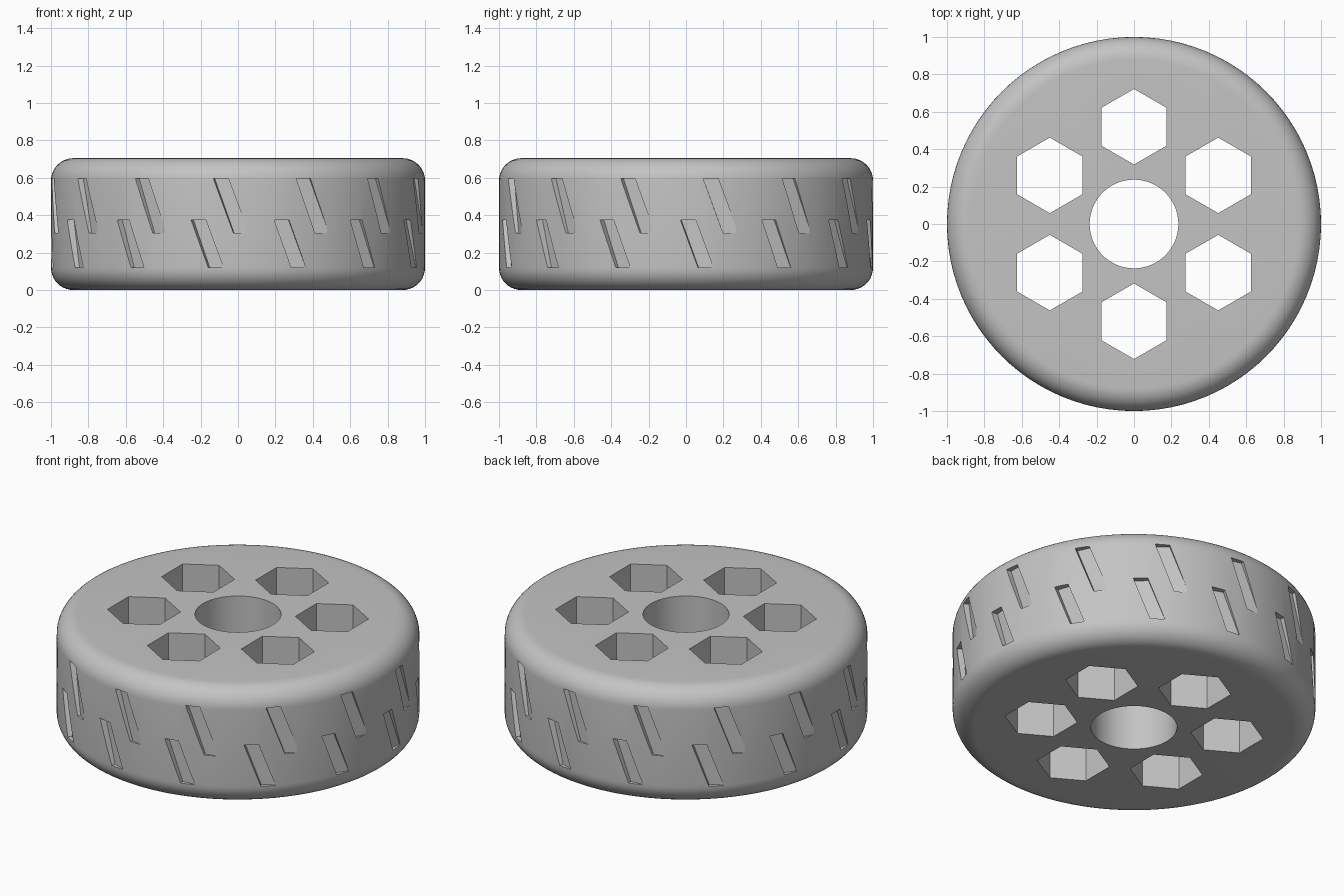
import bpy, bmesh
from math import sin, cos, tan, pi, radians
from mathutils import Vector, Matrix

HEIGHT = 0.705
FILLET = 0.12
HOLE = 0.237
SLOTS = 14

cube = bpy.data.objects.get("Cube")
if cube:
    bpy.data.objects.remove(cube, do_unlink=True)

grey = bpy.data.materials.new("grey")
grey.use_nodes = True
grey.diffuse_color = (0.55, 0.55, 0.55, 1)
grey.node_tree.nodes["Principled BSDF"].inputs["Base Color"].default_value = grey.diffuse_color


def make_object(name, bm):
    bmesh.ops.recalc_face_normals(bm, faces=bm.faces)
    mesh = bpy.data.meshes.new(name)
    bm.to_mesh(mesh)
    bm.free()
    mesh.materials.append(grey)
    obj = bpy.data.objects.new(name, mesh)
    bpy.context.collection.objects.link(obj)
    return obj


def prism(bm, outline, offset):
    """Extrude a flat outline along an offset into a closed solid."""
    face = bm.faces.new([bm.verts.new(p) for p in outline])
    extruded = bmesh.ops.extrude_face_region(bm, geom=[face], use_keep_orig=True)
    verts = [g for g in extruded["geom"] if isinstance(g, bmesh.types.BMVert)]
    bmesh.ops.translate(bm, verts=verts, vec=offset)


# Wheel body: lathed ring with rounded outer shoulders
bm = bmesh.new()
steps = 10
profile = [(HOLE, 0)]
for centre_z, start in ((FILLET, -pi / 2), (HEIGHT - FILLET, 0)):
    for i in range(steps + 1):
        a = start + i / steps * pi / 2
        profile.append((1 - FILLET + FILLET * cos(a), centre_z + FILLET * sin(a)))
profile.append((HOLE, HEIGHT))
verts = [bm.verts.new((r, 0, z)) for r, z in profile]
edges = [bm.edges.new((verts[i - 1], verts[i])) for i in range(len(verts))]
bmesh.ops.spin(bm, geom=verts + edges, axis=(0, 0, 1), cent=(0, 0, 0),
               angle=2 * pi, steps=96, use_merge=True)
bmesh.ops.remove_doubles(bm, verts=bm.verts, dist=0.0001)
wheel = make_object("wheel", bm)

# Six hexagonal through holes
bm = bmesh.new()
for k in range(6):
    a = pi / 6 + k * pi / 3
    centre = Vector((0.52 * cos(a), 0.52 * sin(a), -0.1))
    corners = [pi / 6 + j * pi / 3 for j in range(6)]
    prism(bm, [centre + Vector((0.202 * cos(c), 0.202 * sin(c), 0)) for c in corners],
          Vector((0, 0, HEIGHT + 0.2)))
hex_cutter = make_object("hex_hole_cutter", bm)

# Two staggered rows of slanted tread slots: start angle, bottom, top, floor radius
bm = bmesh.new()
slant = tan(radians(20))
for start, low, high, floor in ((12.6, 0.305, 0.595, 0.962), (5.6, 0.12, 0.375, 0.957)):
    left, width = 0.097, 0.08
    shift = slant * (high - low)
    for k in range(SLOTS):
        turn = Matrix.Rotation(radians(start) + k * 2 * pi / SLOTS, 3, 'Z')
        outline = [(left + shift, low), (left + shift + width, low),
                   (left + width, high), (left, high)]
        prism(bm, [turn @ Vector((u, -floor, z)) for u, z in outline],
              turn @ Vector((0, -0.2, 0)))
slot_cutter = make_object("tread_slot_cutter", bm)

# Cut the holes and slots out of the body
bpy.ops.object.select_all(action='DESELECT')
wheel.select_set(True)
bpy.context.view_layer.objects.active = wheel
for cutter in (hex_cutter, slot_cutter):
    cutter.hide_render = True
    mod = wheel.modifiers.new(cutter.name, 'BOOLEAN')
    mod.operation = 'DIFFERENCE'
    mod.solver = 'EXACT'
    mod.object = cutter
    bpy.ops.object.modifier_apply(modifier=mod.name)
    bpy.data.objects.remove(cutter, do_unlink=True)
bpy.ops.object.shade_smooth_by_angle(angle=radians(12))
